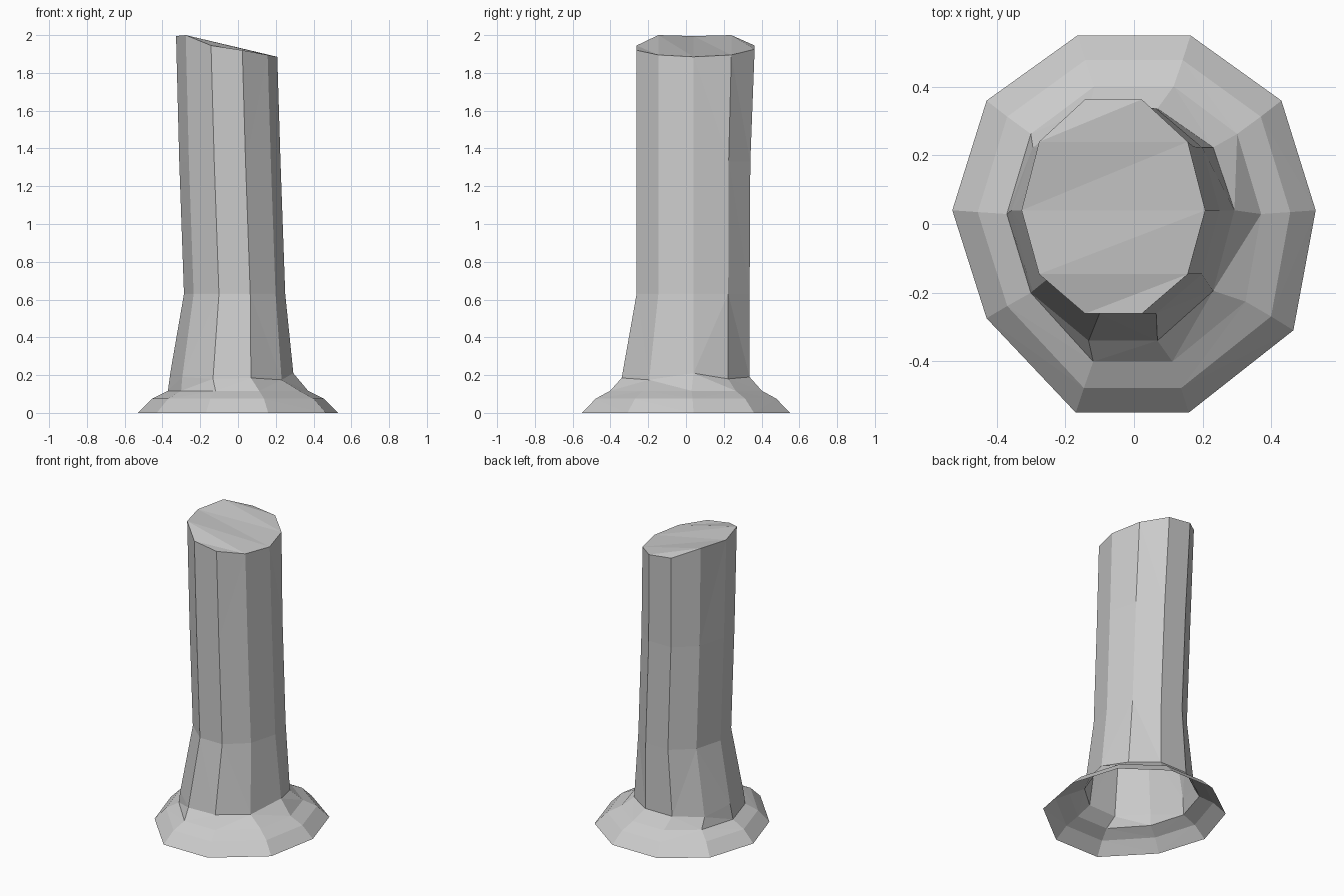
import bpy, bmesh
from math import cos, sin, tau

if "Cube" in bpy.data.objects:
    bpy.data.objects.remove(bpy.data.objects["Cube"])

SIDES = 10


def oval(cx, cy, rx, back, front, heights):
    """Ten-sided ring whose back and front halves differ in depth."""
    ring = []
    for i in range(SIDES):
        c, s = cos(tau * i / SIDES), sin(tau * i / SIDES)
        ring.append((cx + rx * c, cy + (back if s > 0 else front) * s, heights[i]))
    return ring


def loft(name, rings, cap=False):
    """Skin a stack of rings, leaving the bottom open."""
    bm = bmesh.new()
    loops = [[bm.verts.new(p) for p in ring] for ring in rings]
    for a, b in zip(loops, loops[1:]):
        for i in range(SIDES):
            j = (i + 1) % SIDES
            bm.faces.new((a[i], a[j], b[j], b[i]))
    if cap:
        bm.faces.new(loops[-1])
    bmesh.ops.triangulate(bm, faces=bm.faces[:])
    mesh = bpy.data.meshes.new(name)
    bm.to_mesh(mesh)
    bm.free()
    obj = bpy.data.objects.new(name, mesh)
    bpy.context.collection.objects.link(obj)
    return obj


# Column: leaning shaft with a slanted top
foot_z = [.21, .18, .19, .19, .185, .22, .19, .18, .185, .175]
top_z = [1.885, 1.895, 1.925, 1.945, 2.0, 1.995, 2.0, 1.945, 1.92, 1.895]
foot = oval(-.032, .04, .325, .312, .40, foot_z)
loft("column", [
    foot,
    oval(-.018, .04, .268, .312, .317, [.63] * SIDES),
    oval(-.043, .04, .268, .316, .317, [1.33] * SIDES),
    oval(-.06, .04, .268, .34, .317, top_z),
], cap=True)

# Flared base: irregular hollow skirt rising to the column foot
outline = [(.53, .04), (.43, .36), (.165, .55), (-.165, .55), (-.43, .36),
           (-.53, .04), (-.43, -.275), (-.17, -.55), (.16, -.55), (.465, -.31)]
skirt = [[(x * sx, y * sy, z) for x, y in outline]
         for sx, sy, z in ((1, 1, 0), (.86, .87, .075), (.70, .73, .117))]
loft("flared_base", skirt + [foot])
